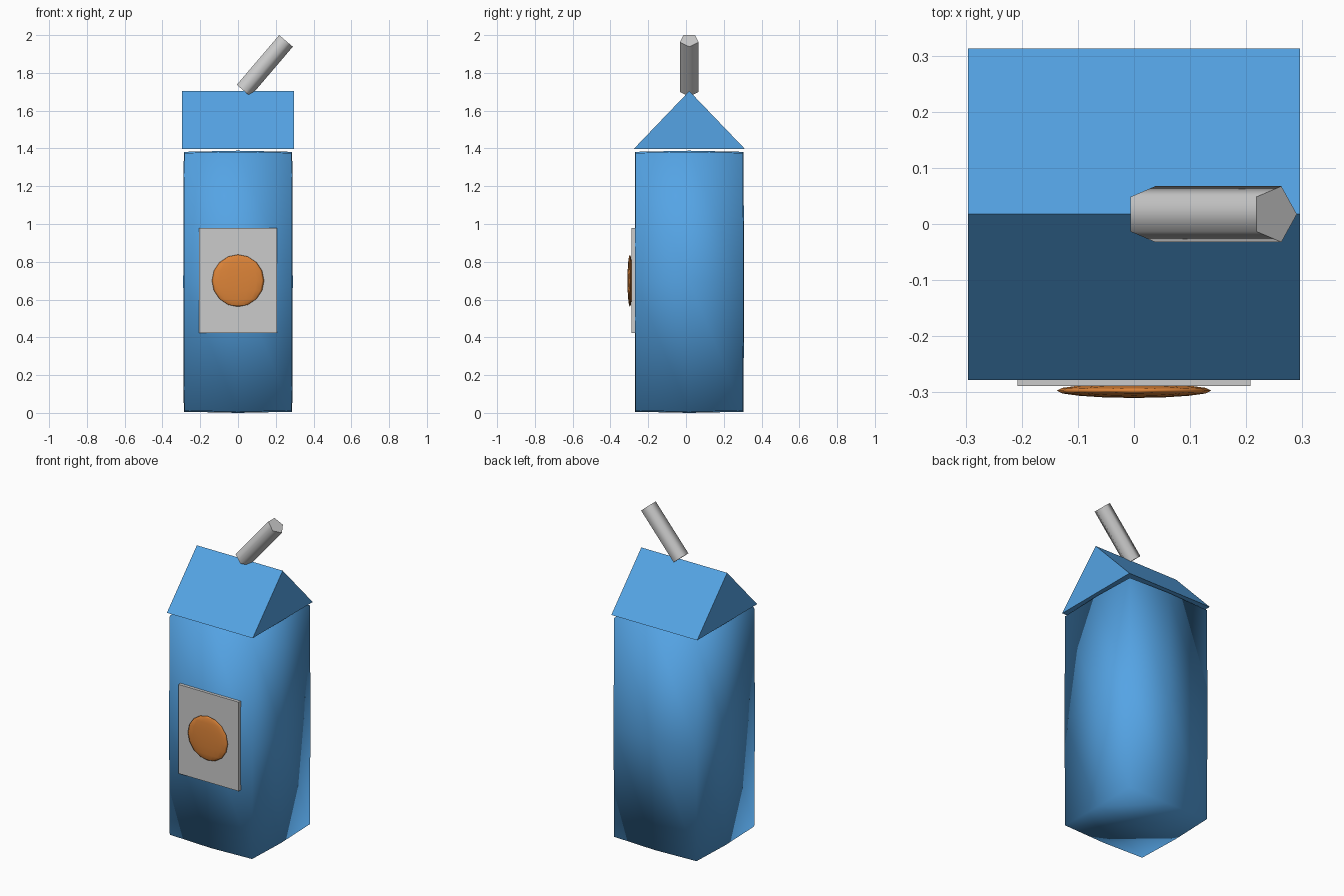
import bpy, bmesh, math
from mathutils import Matrix, Vector

if "Cube" in bpy.data.objects:
    bpy.data.objects.remove(bpy.data.objects["Cube"])

CY = 0.0175  # depth centre of the carton


def material(name, rgb):
    m = bpy.data.materials.new(name)
    m.diffuse_color = (*rgb, 1)
    m.use_nodes = True
    m.node_tree.nodes["Principled BSDF"].inputs["Base Color"].default_value = m.diffuse_color
    return m


def finish(name, bm, mat=None, smooth_angle=None):
    bmesh.ops.recalc_face_normals(bm, faces=bm.faces[:])
    mesh = bpy.data.meshes.new(name)
    bm.to_mesh(mesh)
    bm.free()
    ob = bpy.data.objects.new(name, mesh)
    bpy.context.collection.objects.link(ob)
    if mat:
        mesh.materials.append(mat)
    if smooth_angle:
        bpy.ops.object.select_all(action='DESELECT')
        ob.select_set(True)
        bpy.context.view_layer.objects.active = ob
        bpy.ops.object.shade_smooth_by_angle(angle=math.radians(smooth_angle))
    return ob


blue = material("carton_blue", (0.09, 0.37, 0.78))
orange = material("fruit_orange", (0.72, 0.23, 0.04))

# Carton body: a slightly bulging, fully smoothed box
bm = bmesh.new()
bmesh.ops.create_cube(bm, size=2)
bmesh.ops.subdivide_edges(bm, edges=bm.edges[:], cuts=1, use_grid_fill=True)
half, drop = Vector((0.29, 0.29, 0.694)), Vector((0.003, 0.003, 0.006))
for v in bm.verts:
    u = v.co.copy()
    for i in range(3):
        away = sum(u[j] ** 2 for j in range(3) if j != i)
        v.co[i] = u[i] * (half[i] - drop[i] * away)
    v.co += Vector((0, CY, 0.694))
finish("carton_body", bm, blue, 180)

# Gable roof: triangular profile extruded across the width
bm = bmesh.new()
profile = [(-0.278, 1.396), (0.313, 1.396), (CY, 1.704)]
face = bm.faces.new([bm.verts.new((-0.296, y, z)) for y, z in profile])
ext = bmesh.ops.extrude_face_region(bm, geom=[face], use_keep_orig=True)
bmesh.ops.translate(bm, vec=(0.592, 0, 0),
                    verts=[g for g in ext["geom"] if isinstance(g, bmesh.types.BMVert)])
finish("gable_roof", bm, blue)

# Five-sided straw leaning to the right
bm = bmesh.new()
bmesh.ops.create_cone(bm, cap_ends=True, segments=5, radius1=0.0524, radius2=0.0524, depth=0.346)
# turn one corner of the pentagon towards local +x
tip = bm.verts[:][0].co
turn = Matrix.Rotation(-math.atan2(tip.y, tip.x), 4, 'Z')
lean = Matrix.Rotation(math.radians(40.5), 4, 'Y')
bm.transform(Matrix.Translation((0.138, CY, 1.841)) @ lean @ turn)
finish("straw", bm, None, 80)

# Front label panel
bm = bmesh.new()
bmesh.ops.create_cube(bm, size=1)
bm.transform(Matrix.Translation((0, -0.279, 0.70)) @ Matrix.Diagonal((0.415, 0.02, 0.555, 1)))
finish("label_panel", bm)

# Flattened fruit emblem on the label
bm = bmesh.new()
bmesh.ops.create_uvsphere(bm, u_segments=16, v_segments=8, radius=1)
bm.transform(Matrix.Translation((0, -0.297, 0.70)) @ Matrix.Diagonal((0.138, 0.013, 0.138, 1)))
finish("fruit_disc", bm, orange, 180)
